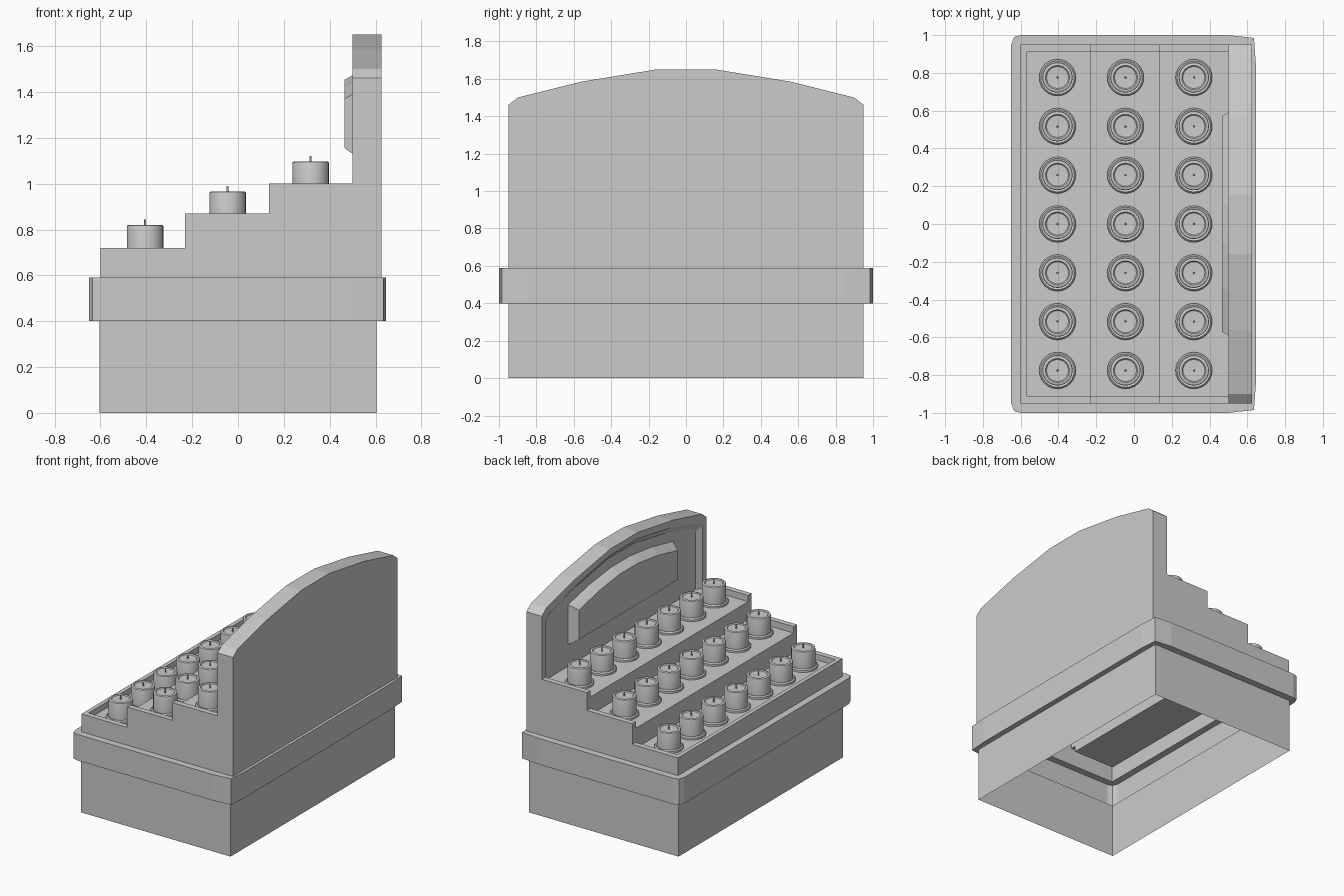
import bpy, bmesh, math
from mathutils import Vector

if "Cube" in bpy.data.objects:
    bpy.data.objects.remove(bpy.data.objects["Cube"])


def finish(name, bm, smooth=False):
    mesh = bpy.data.meshes.new(name)
    bm.to_mesh(mesh)
    bm.free()
    ob = bpy.data.objects.new(name, mesh)
    bpy.context.collection.objects.link(ob)
    if smooth:
        bpy.ops.object.select_all(action='DESELECT')
        ob.select_set(True)
        bpy.context.view_layer.objects.active = ob
        bpy.ops.object.shade_smooth_by_angle(angle=math.radians(35))
    return ob


def loft(name, rings, closed=True, cap_start=False, cap_end=False, smooth=False):
    bm = bmesh.new()
    rows = [[bm.verts.new(p) for p in ring] for ring in rings]
    n = len(rows[0])
    for a, b in zip(rows, rows[1:]):
        for i in range(n if closed else n - 1):
            j = (i + 1) % n
            bm.faces.new((a[i], a[j], b[j], b[i]))
    if cap_start:
        bm.faces.new(rows[0])
    if cap_end:
        bm.faces.new(rows[-1])
    bmesh.ops.remove_doubles(bm, verts=bm.verts, dist=0.0002)
    bmesh.ops.recalc_face_normals(bm, faces=bm.faces)
    return finish(name, bm, smooth)


# Hollow base with the overhanging band, open underneath
half = [(-.65, .95), (-.635, .99), (-.6, 1), (.5, 1), (.635, .985), (.645, .85)]
outline = half + [(x, -y) for x, y in reversed(half)]


def band_ring(z, x0=-9, x1=9, ymax=9):
    return [(min(max(x, x0), x1), min(max(y, -ymax), ymax), z) for x, y in outline]


loft("base_and_band", [band_ring(0, -.605, .605, .95), band_ring(.4, -.605, .605, .95),
                       band_ring(.4), band_ring(.59), band_ring(.59, -.6, .625, .95)])

# Stepped tray body: x start, x end, rim height, floor height of each step
steps = [(-.6, -.232, .72, .677), (-.232, .135, .87, .823), (.135, .5, 1.0, .954)]
OUT, INN, LIP, BACK = .95, .91, -.57, .53
bm = bmesh.new()


def poly(points, normal):
    f = bm.faces.new([bm.verts.new(p) for p in points])
    f.normal_update()
    if f.normal.dot(Vector(normal)) < 0:
        f.normal_flip()


def flat_z(x0, x1, y0, y1, z):
    poly([(x0, y0, z), (x1, y0, z), (x1, y1, z), (x0, y1, z)], (0, 0, 1))


def flat_x(x, y0, y1, z0, z1, s):
    poly([(x, y0, z0), (x, y1, z0), (x, y1, z1), (x, y0, z1)], (s, 0, 0))


for s in (-1, 1):
    prof = [(-.6, .59)]
    for x0, x1, top, floor in steps:
        prof += [(x0, top), (x1, top)]
        flat_z(x0, x1, s * INN, s * OUT, top)
        xa = max(x0, LIP)
        xb = BACK if x1 == .5 else x1
        poly([(xa, s * INN, floor), (xb, s * INN, floor), (xb, s * INN, top), (xa, s * INN, top)],
             (0, -s, 0))
    prof.append((.5, .59))
    poly([(x, s * OUT, z) for x, z in prof], (0, s, 0))
    for a, b in zip(steps, steps[1:]):
        flat_x(b[0], s * INN, s * OUT, a[2], b[2], -1)
for x0, x1, top, floor in steps:
    flat_z(max(x0, LIP), BACK if x1 == .5 else x1, -INN, INN, floor)
for a, b in zip(steps, steps[1:]):
    flat_x(b[0], -INN, INN, a[3], b[3], -1)
flat_x(-.6, -OUT, OUT, .59, .72, -1)
flat_z(-.6, LIP, -INN, INN, .72)
flat_x(LIP, -INN, INN, steps[0][3], .72, 1)
bmesh.ops.remove_doubles(bm, verts=bm.verts, dist=0.0002)
finish("stepped_tray", bm)


# Arched back panel with a recessed front
def arch(x, bottom, pts, d=0.0):
    w = pts[0][0]
    right = [(w - d, bottom)] + [(y * (w - d) / w, z - d) for y, z in pts]
    return [(x, y, z) for y, z in right] + [(x, -y, z) for y, z in reversed(right)]


top_pts = [(.95, 1.46), (.9, 1.5), (.56, 1.585), (.16, 1.65)]
loft("back_panel", [arch(.625, .59, top_pts), arch(.5, .59, top_pts),
                    arch(.5, .954, top_pts, .045), arch(.53, .954, top_pts, .085)],
     closed=False, cap_start=True, cap_end=True)

# Bevelled arched plaque on the panel
plaque_pts = [(.605, 1.405), (.36, 1.458), (.11, 1.488)]
loft("arched_plaque", [arch(.53, 1.115, plaque_pts), arch(.5, 1.13, plaque_pts, .015),
                       arch(.465, 1.155, plaque_pts, .02 + .015)], cap_end=True)

# Candles in shallow holders, each with a wick
candle_prof = [(.097, 0), (.097, .014), (.089, .022), (.08, .018), (.08, .134), (.078, .14),
               (.072, .143), (.064, .143), (.058, .137), (.005, .135), (.004, .166), (.0001, .167)]
SIDES = 24
rings = [[(r * math.cos(2 * math.pi * k / SIDES), r * math.sin(2 * math.pi * k / SIDES), z)
          for k in range(SIDES)] for r, z in candle_prof]
candle = loft("candle", rings, smooth=True)
first = True
for x, step in zip((-.405, -.045, .317), steps):
    for i in range(-3, 4):
        ob = candle
        if not first:
            ob = candle.copy()
            bpy.context.collection.objects.link(ob)
        first = False
        ob.location = (x, i * .2585, step[3])
